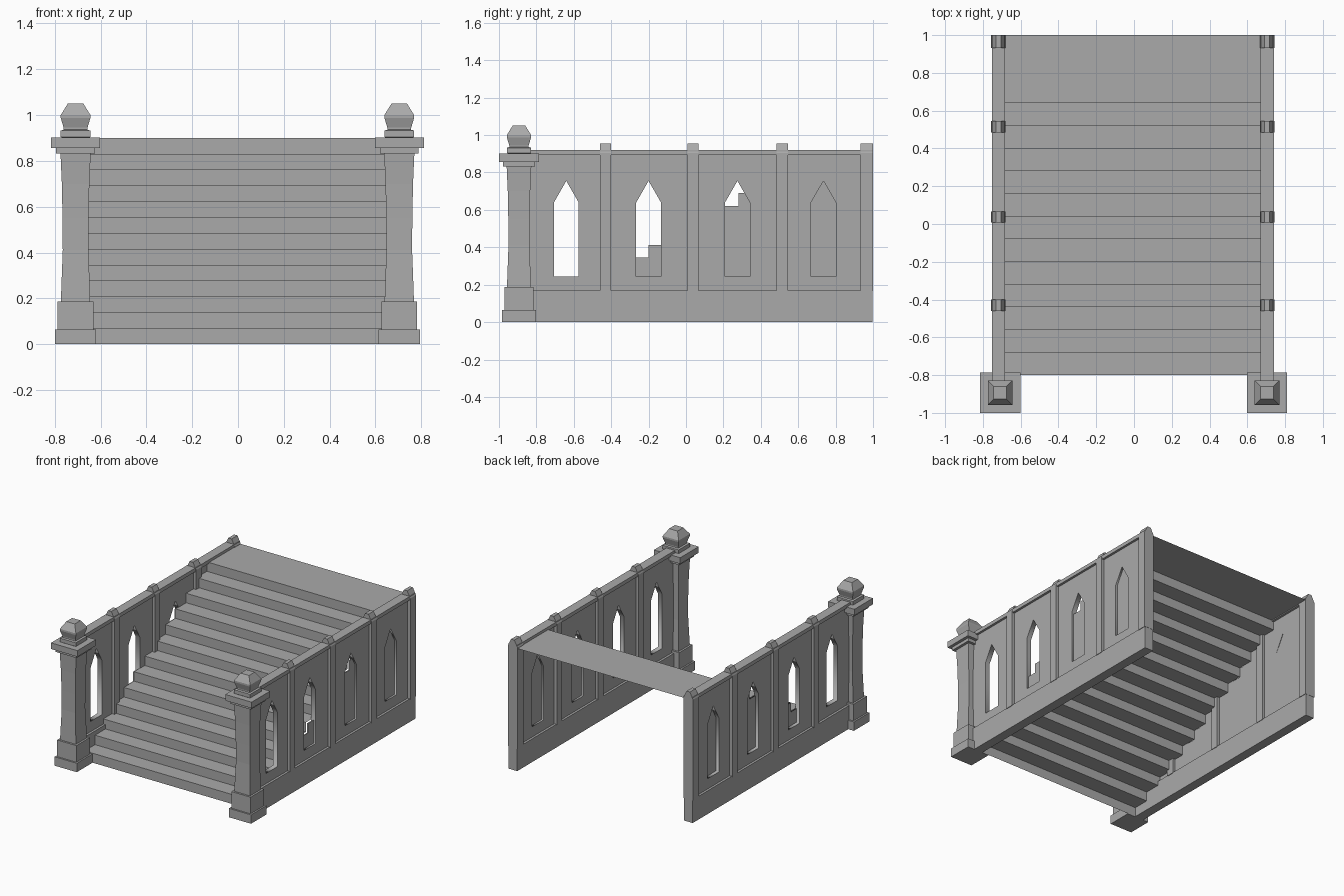
import bpy, bmesh
from mathutils import Matrix

cube = bpy.data.objects.get("Cube")
if cube:
    bpy.data.objects.remove(cube, do_unlink=True)

stone = bpy.data.materials.new("grey stone")
stone.use_nodes = True
stone.diffuse_color = (0.4, 0.4, 0.4, 1)
stone.node_tree.nodes["Principled BSDF"].inputs["Base Color"].default_value = (0.4, 0.4, 0.4, 1)


def finish(name, bm):
    bmesh.ops.recalc_face_normals(bm, faces=bm.faces)
    mesh = bpy.data.meshes.new(name)
    bm.to_mesh(mesh)
    bm.free()
    mesh.materials.append(stone)
    ob = bpy.data.objects.new(name, mesh)
    bpy.context.collection.objects.link(ob)
    return ob


def box(name, x, y, z):
    """Box from (low, high) ranges."""
    bm = bmesh.new()
    bmesh.ops.create_cube(bm, size=1)
    for v in bm.verts:
        v.co = [r[0] if c < 0 else r[1] for c, r in zip(v.co, (x, y, z))]
    return finish(name, bm)


def square_stack(name, cx, cy, profile):
    """Square column from (half width, height) pairs."""
    bm = bmesh.new()
    rings = [[bm.verts.new((cx + a * h, cy + b * h, z))
              for a, b in ((-1, -1), (1, -1), (1, 1), (-1, 1))] for h, z in profile]
    for low, high in zip(rings, rings[1:]):
        for i in range(4):
            j = (i + 1) % 4
            bm.faces.new((low[i], low[j], high[j], high[i]))
    bm.faces.new(rings[0])
    bm.faces.new(rings[-1])
    finish(name, bm)


def plate(name, cx, thickness, outlines):
    """Upright plate in the y-z plane; later outlines are holes in the first."""
    curve = bpy.data.curves.new(name, 'CURVE')
    curve.dimensions = '2D'
    curve.fill_mode = 'BOTH'
    curve.extrude = thickness / 2
    for pts in outlines:
        spline = curve.splines.new('POLY')
        spline.points.add(len(pts) - 1)
        for p, (y, z) in zip(spline.points, pts):
            p.co = (y, z, 0, 1)
        spline.use_cyclic_u = True
    helper = bpy.data.objects.new(name, curve)
    bpy.context.collection.objects.link(helper)
    mesh = bpy.data.meshes.new_from_object(
        helper.evaluated_get(bpy.context.evaluated_depsgraph_get()))
    bm = bmesh.new()
    bm.from_mesh(mesh)
    bpy.data.objects.remove(helper, do_unlink=True)
    bpy.data.meshes.remove(mesh)
    # local x, y, z become world y, z, x
    turn = Matrix(((0, 0, 1, cx), (1, 0, 0, 0), (0, 1, 0, 0), (0, 0, 0, 1)))
    bm.transform(turn)
    bmesh.ops.remove_doubles(bm, verts=bm.verts, dist=0.0001)
    finish(name, bm)


# Stair flight: an open folded sheet
STEPS, RUN, TOP, START = 13, 0.12, 0.9, -0.8
RISE = TOP / STEPS
steps = []
for i in range(STEPS):
    y = START + i * RUN
    steps += [(y, i * RISE), (y, (i + 1) * RISE)]
steps.append((1.0, TOP))
bm = bmesh.new()
rows = [[bm.verts.new((x, y, z)) for x in (-0.703, 0.69)] for y, z in steps]
for a, b in zip(rows, rows[1:]):
    bm.faces.new((a[0], a[1], b[1], b[0]))
finish("stair_flight", bm)


def window(cy):
    w = 0.066
    return [(cy - w, 0.245), (cy + w, 0.245), (cy + w, 0.64), (cy, 0.755), (cy - w, 0.64)]


windows = [window(cy) for cy in (-0.64, -0.2, 0.275, 0.735)]
panel = [(-0.86, 0.15), (0.98, 0.15), (0.98, 0.905), (-0.86, 0.905)]

# Backing that closes the windows beneath the steps
backing = [(y, z - 0.002) for y, z in steps if -0.4 < y < 0.9]
backing = [(backing[0][0], 0.16)] + backing[1:] + [(0.95, TOP - 0.002), (0.95, 0.16)]

pillar_parts = {
    "base": [(0.09, 0), (0.09, 0.065)],
    "plinth": [(0.078, 0.065), (0.078, 0.187)],
    "shaft": [(0.064, 0.187), (0.062, 0.25), (0.056, 0.41), (0.057, 0.55),
              (0.06, 0.7), (0.066, 0.835)],
    "collar": [(0.085, 0.833), (0.085, 0.857)],
    "cap": [(0.107, 0.857), (0.107, 0.902)],
    "finial": [(0.057, 0.9), (0.065, 0.905), (0.065, 0.932), (0.052, 0.936),
               (0.052, 0.945), (0.065, 0.988), (0.065, 1.0), (0.034, 1.05)],
}

for side, cx, px in (("right", -0.718, -0.709), ("left", 0.705, 0.704)):
    # Balustrade wall
    wide = (cx - 0.035, cx + 0.035)
    box(side + "_wall_foot", wide, (-0.85, 0.998), (0, 0.17))
    box(side + "_top_rail", wide, (-0.85, 0.998), (0.893, 0.92))
    plate(side + "_window_panel", cx, 0.036, [panel] + windows)
    plate(side + "_window_backing", cx + (0.012 if side == "right" else 0), 0.008, [backing])

    # Posts with bevelled tops
    for n, (y0, y1) in enumerate(((-0.46, -0.4), (0.007, 0.066), (0.485, 0.545), (0.933, 1.0))):
        post = box(f"{side}_post_{n + 1}", (cx - 0.039, cx + 0.039), (y0, y1), (0, 0.905))
        bm = bmesh.new()
        bm.from_mesh(post.data)
        bm.faces.ensure_lookup_table()
        top = [f for f in bm.faces if f.calc_center_median().z > 0.9]
        ext = bmesh.ops.extrude_face_region(bm, geom=top)
        bmesh.ops.delete(bm, geom=top, context='FACES_ONLY')
        for v in ext["geom"]:
            if isinstance(v, bmesh.types.BMVert):
                v.co.z = 0.955
                v.co.x = cx + (v.co.x - cx) * 0.35
        # the lower shaft stays flush with the wall foot
        for v in bm.verts:
            if v.co.z < 0.1:
                v.co.z = 0.165
        bm.to_mesh(post.data)
        bm.free()

    # Entrance pillar
    for part, profile in pillar_parts.items():
        square_stack(f"{side}_pillar_{part}", px, -0.893, profile)
